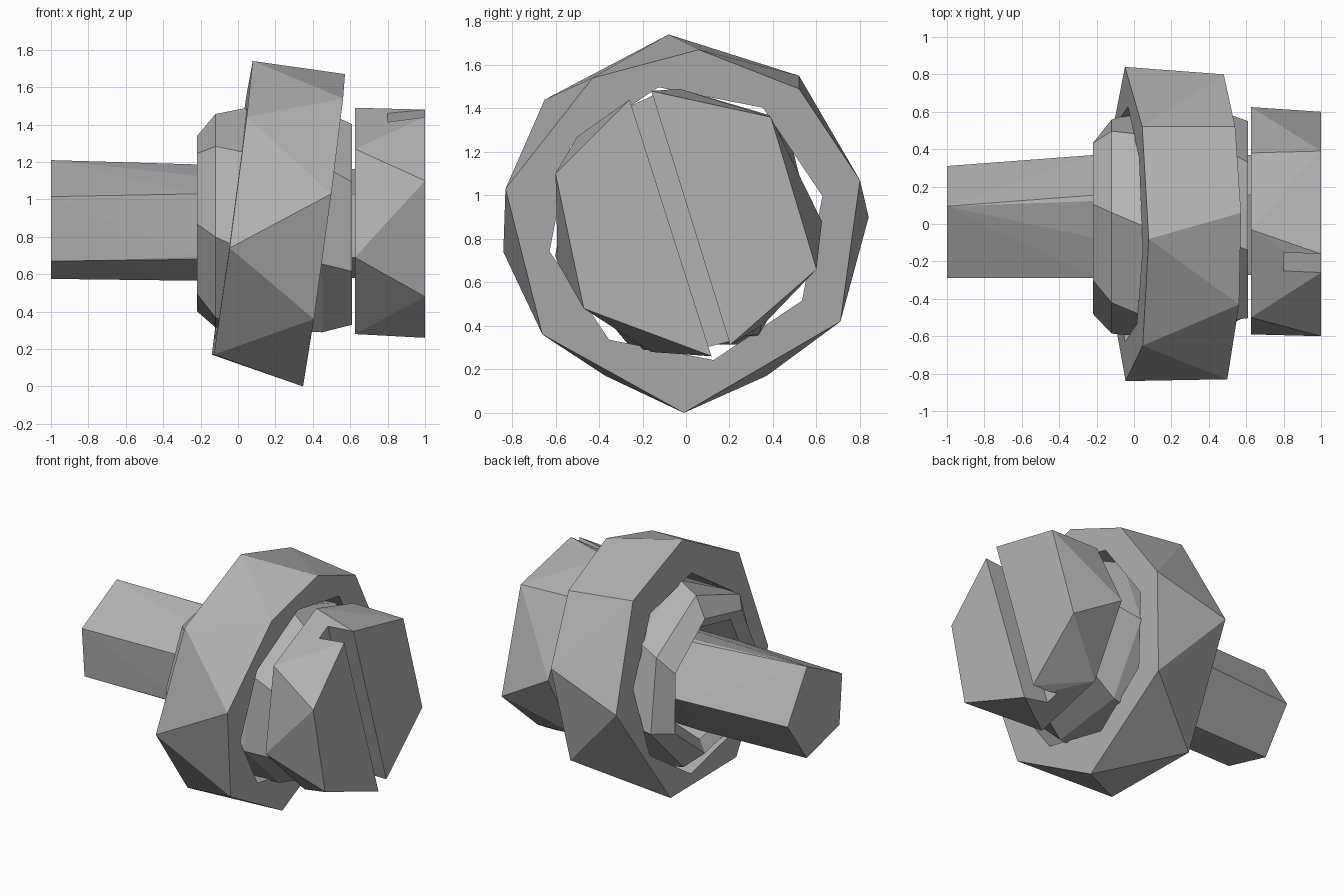
import bpy, bmesh, math

cube = bpy.data.objects.get("Cube")
if cube:
    bpy.data.objects.remove(cube)

steel = bpy.data.materials.new("plain_grey_steel")
steel.use_nodes = True
steel.diffuse_color = (0.45, 0.45, 0.45, 1)
steel.node_tree.nodes["Principled BSDF"].inputs["Base Color"].default_value = (0.45, 0.45, 0.45, 1)

AXIS_Z = 0.87


def finish(name, bm):
    bmesh.ops.recalc_face_normals(bm, faces=bm.faces)
    mesh = bpy.data.meshes.new(name)
    bm.to_mesh(mesh)
    bm.free()
    mesh.materials.append(steel)
    obj = bpy.data.objects.new(name, mesh)
    bpy.context.collection.objects.link(obj)
    return obj


def hull(name, points):
    bm = bmesh.new()
    for p in points:
        bm.verts.new(p)
    bmesh.ops.convex_hull(bm, input=bm.verts)
    bmesh.ops.dissolve_limit(bm, angle_limit=math.radians(1), verts=bm.verts, edges=bm.edges)
    return finish(name, bm)


def ring(x, radius, sides, phase):
    angles = [phase + math.tau * i / sides for i in range(sides)]
    return [(x, radius * math.cos(a), AXIS_Z + radius * math.sin(a)) for a in angles]


def cut(obj, cutter):
    mod = obj.modifiers.new("cut", "BOOLEAN")
    mod.operation = "DIFFERENCE"
    mod.solver = "EXACT"
    mod.object = cutter
    bpy.context.view_layer.objects.active = obj
    bpy.ops.object.modifier_apply(modifier=mod.name)
    bpy.data.objects.remove(cutter)


def flat(x, outline):
    return [(x, y, z) for y, z in outline]


def tilted(x, outline):
    return [(x + 0.135 * (z - AXIS_Z) - 0.015 * y, y, z) for y, z in outline]


# Five-sided shank running through the washers into the head
hull("screw_shank",
     flat(-1, [(.095, 1.21), (-.29, 1.015), (-.26, .67), (.1, .575), (.31, .87)])
     + flat(-.2, [(.155, 1.18), (-.29, 1.03), (-.27, .69), (.13, .565), (.37, .87)])
     + flat(.7, [(.155, 1.16), (-.27, 1.03), (-.27, .69), (.13, .58), (.37, .87)]))

# Thick outer washer, slightly tilted on the shank
washer_back = [(-.08, 1.74), (.52, 1.55), (.84, .9), (.37, .17),
               (-.37, .17), (-.84, .74), (-.65, 1.44)]
washer_front = [(.06, 1.67), (.52, 1.49), (.8, 1.07), (.71, .42), (-.01, 0),
                (-.66, .36), (-.83, 1.03), (-.43, 1.54)]
washer = hull("outer_washer", tilted(-.04, washer_back) + tilted(.465, washer_front))
cut(washer, hull("hole_cutter", ring(-1, .64, 8, 0.2) + ring(1.5, .64, 8, 0.2)))

# Rounded inner collar: closed cross-section swept around the axis
bm = bmesh.new()
profile = [(-.22, .48), (-.12, .59), (.05, .62), (.45, .61), (.61, .55), (.61, .4), (-.17, .4)]
loops = [[bm.verts.new(p) for p in ring(x, r, 7, 0.45 + 0.12 * i)]
         for i, (x, r) in enumerate(profile[:5])]
loops += [[bm.verts.new(p) for p in ring(x, r, 7, 0.45)] for x, r in profile[5:]]
for a, b in zip(loops, loops[1:] + loops[:1]):
    for i in range(7):
        j = (i + 1) % 7
        bm.faces.new((a[i], a[j], b[j], b[i]))
finish("inner_collar", bm)

# Twisted screw head with a straight slot
head_back = [(-.03, 1.49), (.38, 1.37), (.625, .88), (.36, .41),
             (-.16, .28), (-.59, .69), (-.5, 1.27)]
head_front = [(-.26, 1.44), (-.16, 1.48), (.39, 1.36), (.6, .66), (.2, .31),
              (.12, .26), (-.47, .48), (-.6, 1.1)]
head = hull("screw_head", flat(.625, head_back) + flat(1, head_front))
slot = [(-.355, 1.74), (-.24, 1.74), (.3, 0), (.2, 0)]
cut(head, hull("slot_cutter", flat(.8, slot) + flat(1.2, slot)))
